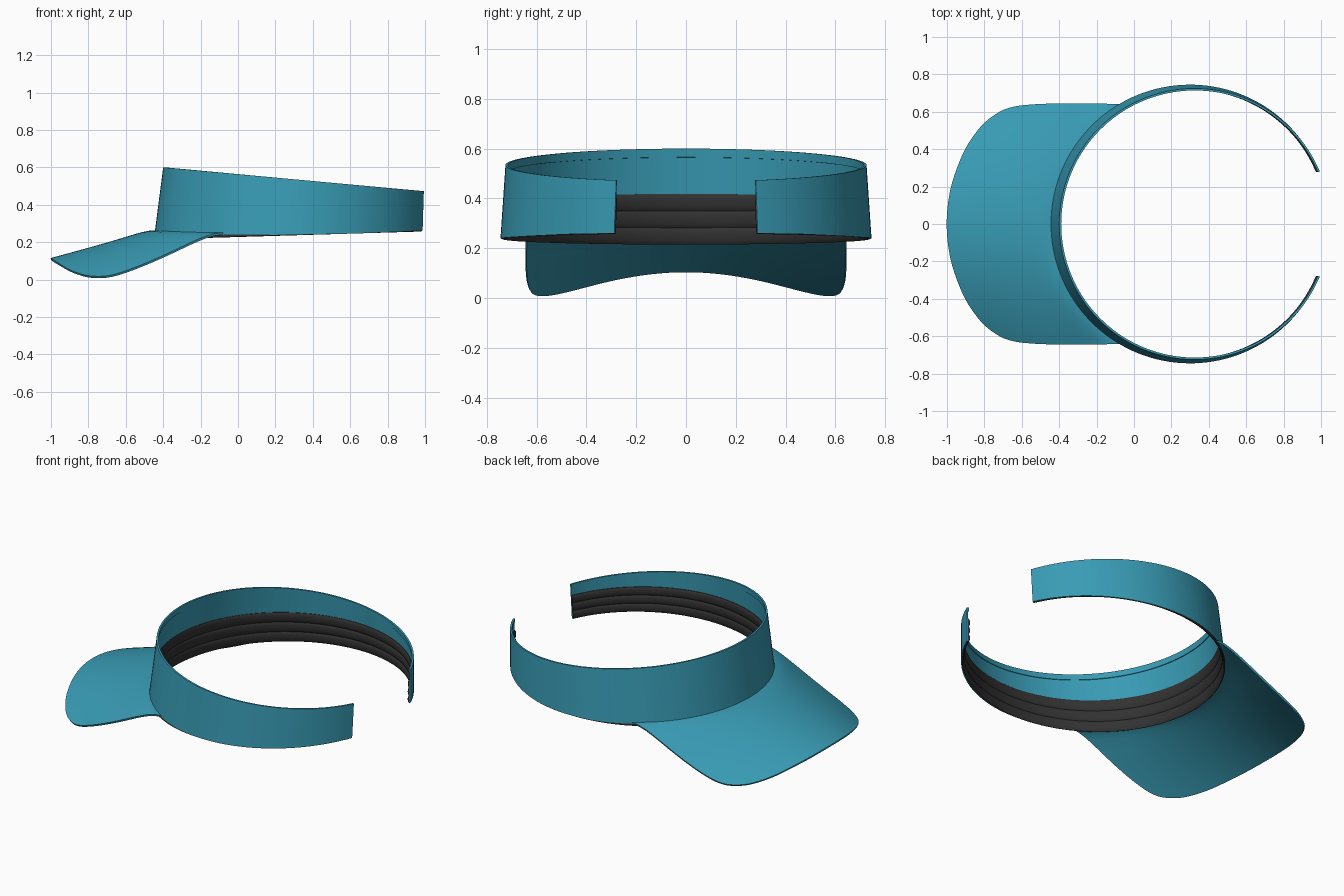
import bpy, bmesh, math

if "Cube" in bpy.data.objects:
    bpy.data.objects.remove(bpy.data.objects["Cube"])

TEAL = (0.04, 0.33, 0.46, 1)
DARK = (0.032, 0.032, 0.032, 1)
GAP = 0.397          # half angle of the opening at the back
STEPS = 120


def material(name, colour):
    m = bpy.data.materials.new(name)
    m.diffuse_color = colour
    m.use_nodes = True
    m.node_tree.nodes["Principled BSDF"].inputs["Base Color"].default_value = m.diffuse_color
    return m


def finish(bm, name, mat, thickness=0):
    bmesh.ops.remove_doubles(bm, verts=bm.verts, dist=1e-4)
    bmesh.ops.recalc_face_normals(bm, faces=bm.faces)
    me = bpy.data.meshes.new(name)
    bm.to_mesh(me)
    bm.free()
    ob = bpy.data.objects.new(name, me)
    bpy.context.collection.objects.link(ob)
    me.materials.append(mat)
    bpy.ops.object.select_all(action='DESELECT')
    bpy.context.view_layer.objects.active = ob
    ob.select_set(True)
    if thickness:
        mod = ob.modifiers.new("thickness", 'SOLIDIFY')
        mod.thickness = thickness
        mod.offset = 0
        bpy.ops.object.modifier_apply(modifier=mod.name)
    bpy.ops.object.shade_smooth_by_angle(angle=math.radians(35))
    return ob


def band_bottom(x):
    return 0.24 + 0.02 * ((x - 0.2) / 0.75) ** 2


def band_top(x):
    return 0.598 - 0.09 * (x + 0.4)


def lining_bottom(x):
    return 0.215 + 0.03 * (x + 0.42)


def lining_top(x):
    return 0.417 - 0.01 * (x + 0.4)


def sweep(name, profile, low, high, mat):
    """Sweep a closed (inset, height fraction) profile round the open, tapered ring."""
    bm = bmesh.new()
    rows = []
    for i in range(STEPS + 1):
        a = GAP + (2 * math.pi - 2 * GAP) * i / STEPS
        c, s = math.cos(a), math.sin(a)
        xm = 0.31 + 0.735 * c
        zb, zt = band_bottom(xm), band_top(xm)
        row = []
        for inset, f in profile:
            z = low(xm) + (high(xm) - low(xm)) * f
            t = (z - zb) / (zt - zb)
            r = 0.745 - 0.02 * t - inset
            row.append(bm.verts.new((0.3 + 0.025 * t + r * c, r * s, z)))
        rows.append(row)
    n = len(profile)
    for r0, r1 in zip(rows, rows[1:]):
        for j in range(n):
            k = (j + 1) % n
            bm.faces.new((r0[j], r0[k], r1[k], r1[j]))
    bm.faces.new(rows[0])
    bm.faces.new(rows[-1])
    return finish(bm, name, mat)


teal = material("teal_fabric", TEAL)
dark = material("dark_lining", DARK)

# Headband: tapered strip with a thicker hem along the inner top edge
sweep("headband",
      [(0, 0), (0, 1), (0.011, 1), (0.011, 0.9), (0.007, 0.898), (0.007, 0)],
      band_bottom, band_top, teal)

# Sweatband: padded lining with three soft ribs on the inside
ribs = [(0.010 + 0.008 * math.sqrt(abs(math.sin(3 * math.pi * i / 24))), 1 - i / 24)
        for i in range(25)]
sweep("sweatband", [(0.0068, 1)] + ribs + [(0.005, 0.01), (0.003, 0.06), (0.0068, 0.16)],
      lining_bottom, lining_top, dark)

# Brim: outline from the side joint round the corner to the front centre
half = [(-0.0715, 0.64), (-0.25, 0.642), (-0.4, 0.642), (-0.55, 0.636), (-0.66, 0.62),
        (-0.74, 0.583), (-0.82, 0.515), (-0.9, 0.40), (-0.96, 0.255), (-0.99, 0.13), (-1, 0)]
outline = half + [(x, -y) for x, y in half[-2::-1]]


def smooth_path(pts, sub):
    """Catmull-Rom curve through the points."""
    ext = [pts[0]] + pts + [pts[-1]]
    out = []
    for i in range(len(pts) - 1):
        p0, p1, p2, p3 = ext[i:i + 4]
        for k in range(sub):
            t = k / sub
            out.append(tuple(0.5 * (2 * b + (c - a) * t + (2 * a - 5 * b + 4 * c - d) * t * t
                                    + (3 * b - a - 3 * c + d) * t ** 3)
                             for a, b, c, d in zip(p0, p1, p2, p3)))
    return out + [pts[-1]]


def brim_z(x, y):
    z = 0.258 + 0.27 * (x + 0.45) - (0.24 - 0.34 * x) * y * y
    w = math.exp(-max(0, math.hypot(x - 0.3, y) - 0.74) / 0.07)
    return z + (band_bottom(x) + 0.002 - z) * w


edge = smooth_path(outline, 5)
reach = math.asin(0.64 / 0.74)
bm = bmesh.new()
cols = []
ROWS = 16
for i, (ox, oy) in enumerate(edge):
    a = reach * (1 - 2 * i / (len(edge) - 1))
    ix, iy = 0.3 - 0.74 * math.cos(a), 0.74 * math.sin(a)
    col = []
    for j in range(ROWS + 1):
        f = j / ROWS
        x, y = ix + (ox - ix) * f, iy + (oy - iy) * f
        col.append(bm.verts.new((x, y, brim_z(x, y))))
    cols.append(col)
for c0, c1 in zip(cols, cols[1:]):
    for j in range(ROWS):
        bm.faces.new((c0[j], c0[j + 1], c1[j + 1], c1[j]))
finish(bm, "brim", teal, 0.012)
